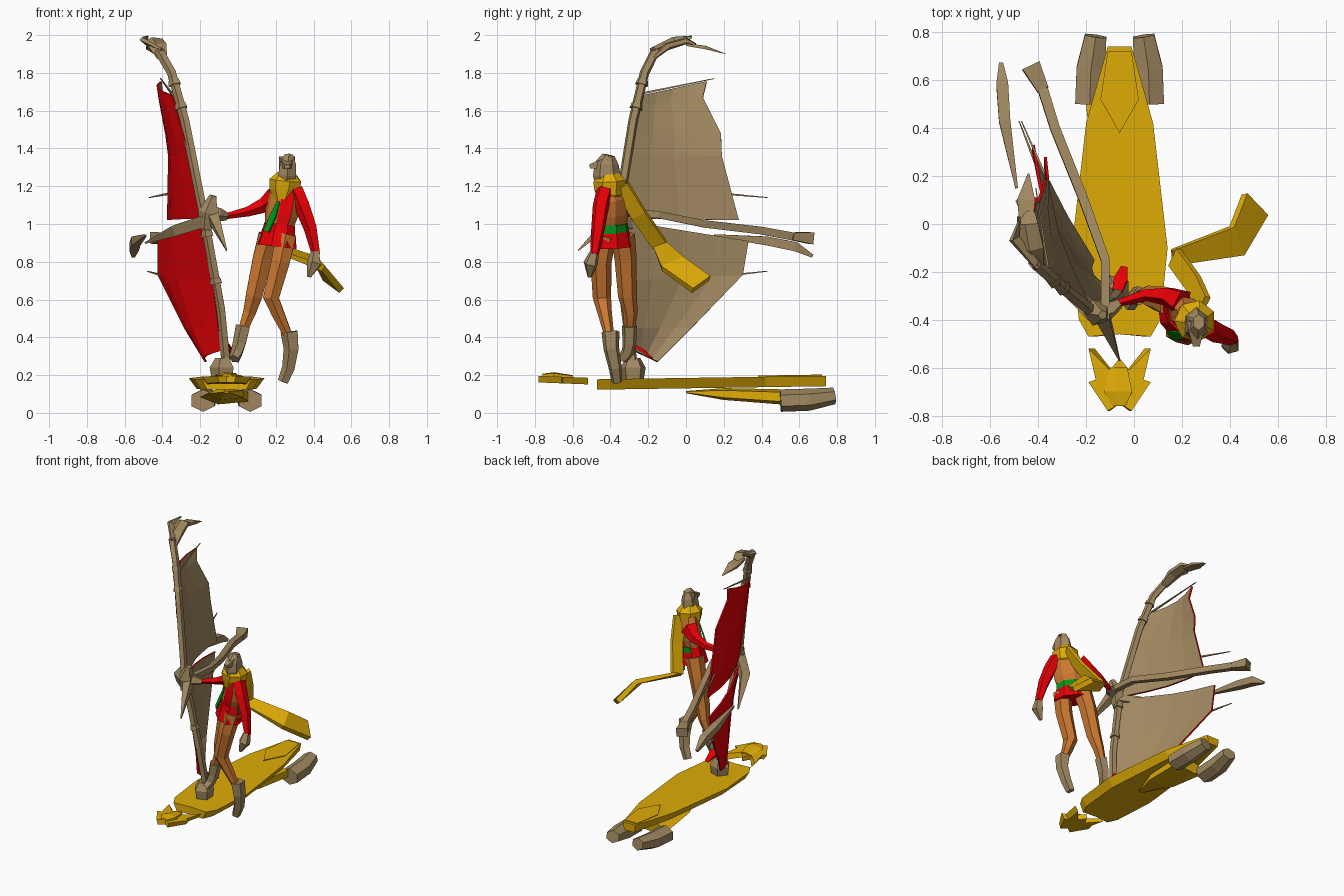
import bpy, bmesh, math
from mathutils import Vector

old = bpy.data.objects.get("Cube")
if old:
    bpy.data.objects.remove(old, do_unlink=True)


def material(name, r, g, b):
    paint = bpy.data.materials.new(name)
    paint.use_nodes = True
    paint.diffuse_color = (r, g, b, 1)
    paint.node_tree.nodes["Principled BSDF"].inputs["Base Color"].default_value = (r, g, b, 1)
    return paint


tan = material("weathered tan", .36, .25, .12)
gold = material("golden yellow", .74, .41, .002)
red = material("bright red", .8, 0, .002)
orange = material("warm orange", .6, .19, .03)
green = material("leaf green", 0, .3, .01)

SIDEWAYS, FORWARD = Vector((1, 0, 0)), Vector((0, 1, 0))
SHOULDERS = Vector((1, -1, 0)).normalized()
BACK = Vector((1, 1, 0)).normalized()
CENTRE = -.06


def finish(name, bm, *materials):
    mesh = bpy.data.meshes.new(name)
    bm.to_mesh(mesh)
    bm.free()
    for paint in materials:
        mesh.materials.append(paint)
    part = bpy.data.objects.new(name, mesh)
    bpy.context.collection.objects.link(part)
    return part


def tube(name, paint, path, start, end, belly=0, flat=1, across=SIDEWAYS, sides=5):
    """Loft along a path; width runs from start to end, swelling by belly midway."""
    bm = bmesh.new()
    points = [Vector(p) for p in path]
    last = len(points) - 1
    rings = []
    for i, point in enumerate(points):
        tangent = (points[min(i + 1, last)] - points[max(i - 1, 0)]).normalized()
        u = (across - tangent * across.dot(tangent)).normalized()
        v = tangent.cross(u) * flat
        f = i / last
        width = start + (end - start) * f + belly * math.sin(math.pi * f)
        angles = [math.tau * (k + .5) / sides for k in range(sides)]
        rings.append([bm.verts.new(point + (u * math.cos(a) + v * math.sin(a)) * width) for a in angles])
    for lower, upper in zip(rings, rings[1:]):
        for k in range(sides):
            bm.faces.new((lower[k - 1], lower[k], upper[k], upper[k - 1]))
    bm.faces.new(rings[0])
    bm.faces.new(rings[-1])
    bmesh.ops.recalc_face_normals(bm, faces=bm.faces[:])
    return finish(name, bm, paint)


def repaint(part, paint, direction, limit):
    """Give a second colour to the faces that turn toward a direction."""
    part.data.materials.append(paint)
    for face in part.data.polygons:
        face.material_index = int(face.normal.dot(direction) > limit)


def slab(name, paint, half, top, bottom, shrink=.8, slope=.015):
    """Plate mirrored from half of its plan, with a narrower underside."""
    bm = bmesh.new()
    outline = half + [(-w, y) for w, y in reversed(half) if w]
    upper = [bm.verts.new((CENTRE + w, y, top + slope * y)) for w, y in outline]
    lower = [bm.verts.new((CENTRE + w * shrink, y, bottom + slope * y)) for w, y in outline]
    bm.faces.new(upper)
    bm.faces.new(lower)
    for k in range(len(outline)):
        bm.faces.new((upper[k - 1], upper[k], lower[k], lower[k - 1]))
    bmesh.ops.recalc_face_normals(bm, faces=bm.faces[:])
    return finish(name, bm, paint)


def sail(name, luff, leech, bulge=.045, columns=4):
    """Bellied sheet between two edges, red outside and tan inside."""
    bm = bmesh.new()
    grid = []
    for front, back in zip(luff, leech):
        row = []
        for k in range(columns + 1):
            f = k / columns
            belly = SIDEWAYS * bulge * math.sin(math.pi * f)
            row.append(bm.verts.new(Vector(front).lerp(Vector(back), f) - belly))
        grid.append(row)
    for a, b in zip(grid, grid[1:]):
        for k in range(columns):
            bm.faces.new((a[k], a[k + 1], b[k + 1], b[k]))
    part = finish(name, bm, red, tan)
    cloth = part.modifiers.new("cloth thickness", 'SOLIDIFY')
    cloth.thickness = .012
    cloth.offset = 0
    cloth.material_offset = 1


# Board deck, raised tail cap, forked nose
slab("board_deck", gold, [(0, -.46), (.13, -.47), (.17, -.4), (.2, -.1), (.14, .42), (.05, .74)], .185, .13)
slab("tail_cap", gold, [(0, .38), (.08, .52), (.05, .72)], .192, .17)
slab("nose_fork", gold, [(0, -.56), (.04, -.61), (.13, -.52), (.1, -.65), (.13, -.66), (.05, -.78), (0, -.75)],
     .165, .13, slope=-.04)
tube("nose_ridge", gold, [(CENTRE, -.6, .19), (CENTRE, -.7, .2), (CENTRE, -.76, .2)],
     start=.04, end=.03, belly=.03, flat=.25)

# Keel under the tail, and twin thrusters
tube("keel", gold, [(CENTRE, 0, .11), (CENTRE, .2, .1), (CENTRE, .5, .085)], start=.02, end=.14, belly=.03, flat=.3)
for side, sign in (("right", -1), ("left", 1)):
    tube(side + "_thruster", tan, [(CENTRE + sign * .125, .5, .065), (CENTRE + sign * .12, .65, .07),
                                   (CENTRE + sign * .1, .785, .09)],
         start=.07, end=.052, belly=.008, flat=.85, sides=6)

# Mast with foot, bands and a plumed tip
tube("mast_foot", tan, [(-.08, -.28, .18), (-.08, -.28, .24), (-.08, -.28, .29)], start=.06, end=.04, belly=.02)
mast = [(-.06, -.28, .25), (-.09, -.32, .55), (-.18, -.36, 1.05), (-.28, -.28, 1.55), (-.35, -.22, 1.8), (-.42, -.16, 1.92)]
tube("mast", tan, mast, start=.026, end=.026)
for f in (.3, .8):
    for low, high in zip(mast[1:4:2], mast[2:5:2]):
        spot = Vector(low).lerp(Vector(high), f)
        along = (Vector(high) - Vector(low)).normalized() * .015
        tube("mast_band", tan, [spot - along, spot + along], start=.036, end=.03)
tube("tip_curl", tan, [(-.4, -.17, 1.88), (-.42, -.1, 1.94), (-.44, 0, 1.97), (-.43, .05, 1.95)],
     start=.03, end=.02, belly=.03, flat=.4)
tube("tip_plume", tan, [(-.45, 0, 1.95), (-.45, .1, 1.935), (-.44, .21, 1.9)],
     start=.04, end=.005, belly=.03, flat=.25, sides=4)
tube("tip_barb", tan, [(-.4, -.18, 1.92), (-.5, -.06, 1.97), (-.48, .03, 1.99)],
     start=.02, end=.01, belly=.015, flat=.5, across=FORWARD, sides=4)

# Split sail and its battens
sail("upper_sail", [(-.345, -.24, 1.68), (-.33, -.25, 1.63), (-.28, -.3, 1.46), (-.25, -.32, 1.36), (-.18, -.35, 1.03)],
     [(-.41, .11, 1.755), (-.4, .09, 1.67), (-.37, .185, 1.48), (-.36, .19, 1.36), (-.37, .28, 1.02)])
sail("lower_sail", [(-.18, -.36, 1.02), (-.13, -.34, .7), (-.1, -.31, .45), (-.085, -.28, .33)],
     [(-.42, .33, .91), (-.42, .3, .73), (-.28, .03, .45), (-.17, -.15, .27)])
for name, root, tip in (("top_batten", (-.35, -.24, 1.69), (-.41, .15, 1.77)),
                        ("middle_batten", (-.37, .2, 1.16), (-.47, .43, 1.14)),
                        ("bottom_batten", (-.41, .25, .73), (-.48, .43, .75))):
    tube(name, tan, [root, tip], start=.008, end=.003, sides=4)
tube("tack_flap", red, [(-.07, -.28, .36), (-.055, -.23, .33), (-.04, -.18, .29)],
     start=.03, end=.02, belly=.015, flat=.3, sides=4)

# Wishbone boom with its clamp and forward spike
tube("left_boom", tan, [(-.12, -.4, 1.07), (-.12, -.15, 1.05), (-.21, .1, 1), (-.33, .4, .965), (-.38, .56, .935)],
     start=.025, end=.03, sides=4)
tube("left_boom_end", tan, [(-.38, .56, .935), (-.43, .66, .925)], start=.035, end=.055, flat=.8, sides=4)
tube("right_boom", tan, [(-.16, -.38, 1.02), (-.32, -.22, .97), (-.49, .1, .9)],
     start=.045, end=.006, belly=.015, across=FORWARD, sides=4)
tube("right_boom_tail", tan, [(-.49, .15, .94), (-.54, .43, .91), (-.55, .58, .88), (-.555, .67, .83)],
     start=.008, end=.012, belly=.028, sides=4)
tube("boom_clamp", tan, [(-.17, -.37, .97), (-.155, -.37, 1.06), (-.13, -.38, 1.15)], start=.035, end=.02, belly=.03)
tube("boom_spike", tan, [(-.14, -.36, 1.06), (-.06, -.57, .86)], start=.045, end=.004, sides=4)

# Rider: torso turned toward the mast
torso = tube("torso", orange, [(.21, -.39, .96), (.23, -.39, 1.05), (.245, -.39, 1.13), (.25, -.4, 1.2)],
             start=.085, end=.085, belly=.025, flat=.65, across=SHOULDERS, sides=8)
repaint(torso, red, -FORWARD, .8)
tube("skirt", red, [(.205, -.39, .88), (.215, -.39, .965)], start=.125, end=.102, flat=.75, across=SHOULDERS, sides=8)
belt = tube("belt", red, [(.215, -.39, .955), (.22, -.39, 1)], start=.103, end=.095, flat=.75, across=SHOULDERS, sides=8)
repaint(belt, green, BACK, .5)
tube("sash", green, [(.15, -.465, .96), (.185, -.465, 1.04), (.215, -.465, 1.12)],
     start=.03, end=.015, belly=.01, flat=.2, across=SHOULDERS, sides=4)

# Legs and boots
tube("right_leg", orange, [(.165, -.335, .94), (.13, -.32, .82), (.085, -.31, .62), (.06, -.295, .53), (.015, -.3, .41)],
     start=.065, end=.025, belly=.005, sides=6)
tube("left_leg", orange, [(.255, -.43, .94), (.225, -.45, .8), (.175, -.445, .61), (.21, -.43, .53), (.27, -.405, .4)],
     start=.062, end=.025, belly=.005, sides=6)
tube("right_boot", tan, [(.03, -.3, .46), (.01, -.3, .37), (-.005, -.31, .32), (-.02, -.34, .285)], start=.042, end=.03)
tube("left_boot", tan, [(.275, -.4, .43), (.285, -.395, .34), (.27, -.375, .24), (.24, -.365, .165)], start=.05, end=.03)

# Arms and hands
tube("right_arm", red, [(.2, -.33, 1.14), (.14, -.3, 1.1), (.05, -.295, 1.065), (-.07, -.33, 1.04)],
     start=.062, end=.016, belly=-.005, across=FORWARD)
tube("right_hand", tan, [(-.06, -.33, 1.04), (-.11, -.36, 1.05), (-.15, -.37, 1.08)],
     start=.022, end=.02, belly=.02, across=FORWARD)
tube("left_arm", red, [(.305, -.43, 1.18), (.34, -.45, 1.1), (.385, -.465, .98), (.415, -.485, .84)],
     start=.045, end=.024, belly=.008)
tube("left_hand", tan, [(.41, -.485, .85), (.405, -.505, .79), (.375, -.51, .72)], start=.025, end=.012, belly=.022)

# Head, hood peak and scarf
tube("head", tan, [(.255, -.41, 1.18), (.26, -.42, 1.26), (.265, -.42, 1.32), (.27, -.41, 1.365)],
     start=.045, end=.025, belly=.018, flat=1.35, sides=6)
tube("hood_peak", tan, [(.26, -.4, 1.325), (.26, -.51, 1.305)], start=.06, end=.02, flat=.8, sides=4)
tube("scarf_wrap", gold, [(.235, -.43, 1.1), (.25, -.405, 1.17), (.255, -.405, 1.23), (.26, -.41, 1.27)],
     start=.035, end=.05, belly=.05, sides=7)
tube("scarf_tail", gold, [(.29, -.34, 1.2), (.25, -.25, 1.05), (.17, -.14, .89)],
     start=.06, end=.06, flat=.3, across=Vector((.5, .7, .6)), sides=4)
tube("scarf_end", gold, [(.16, -.14, .89), (.43, -.07, .79), (.505, .08, .68)],
     start=.05, end=.1, belly=.02, flat=.25, across=Vector((.6, -.4, -.5)), sides=4)
